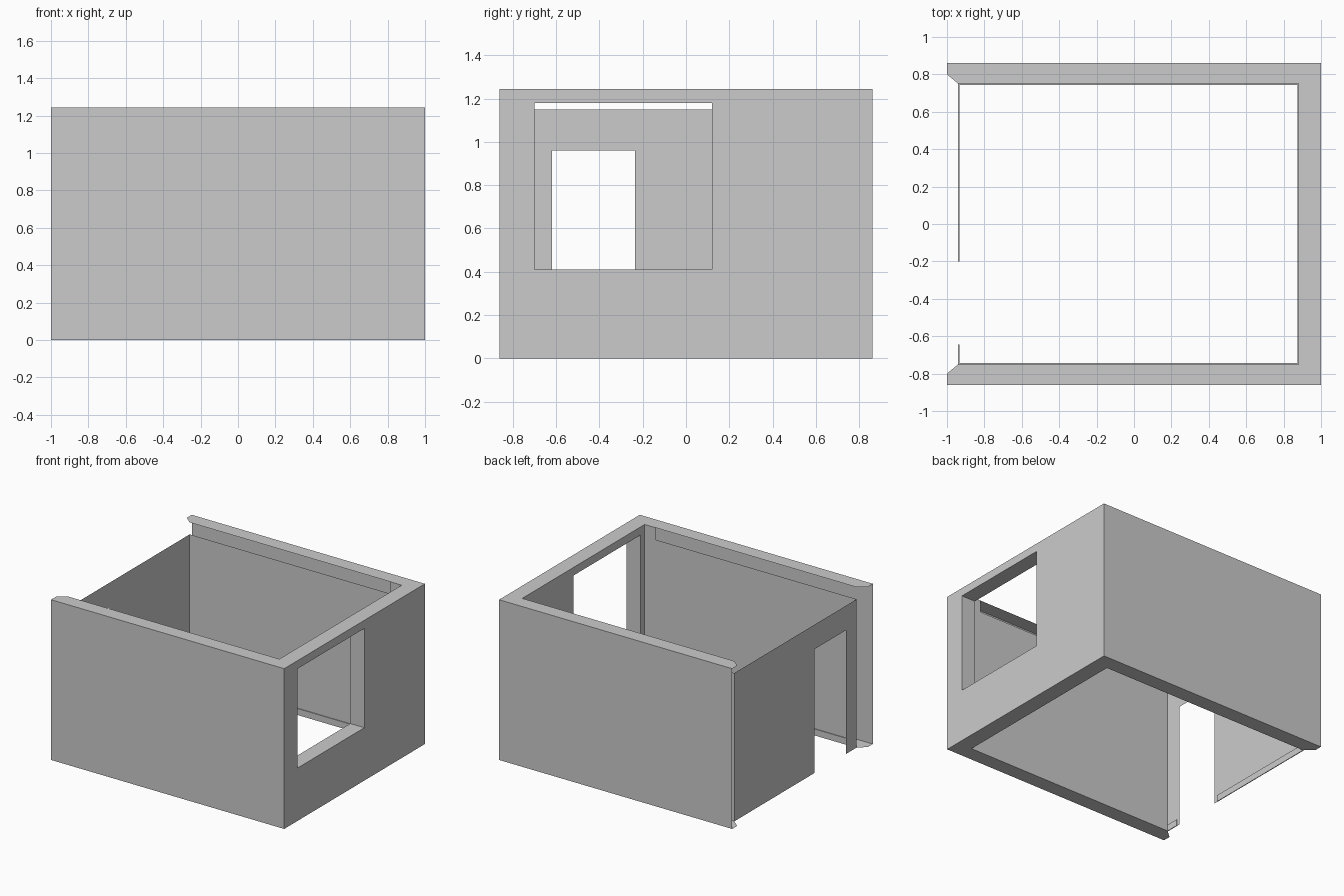
import bpy
import bmesh

if "Cube" in bpy.data.objects:
    bpy.data.objects.remove(bpy.data.objects["Cube"], do_unlink=True)

GREY = (0.6, 0.6, 0.6, 1.0)
mat = bpy.data.materials.new("light grey")
mat.use_nodes = True
mat.diffuse_color = GREY
mat.node_tree.nodes["Principled BSDF"].inputs["Base Color"].default_value = GREY

# Main dimensions
X_OUT, Y_OUT, TOP = 1.0, 0.862, 1.243      # outer shell
X_IN, Y_IN, X_THIN = 0.88, 0.75, -0.94     # inner lining and thin partition
LINING_TOP, X_RETURN = 1.15, 0.785         # lower lining, full-height corner return
WINDOW = (-0.70, 0.12, 0.41, 1.18)
DOOR = (-0.62, -0.235, 0.0, 0.96)
SKIRT_H, SKIRT_T = 0.05, 0.006


def finish(name, bm):
    mesh = bpy.data.meshes.new(name)
    bmesh.ops.remove_doubles(bm, verts=bm.verts, dist=0.0001)
    bm.to_mesh(mesh)
    bm.free()
    mesh.materials.append(mat)
    obj = bpy.data.objects.new(name, mesh)
    bpy.context.collection.objects.link(obj)
    return obj


def add_face(bm, points, normal):
    """Add a flat face turned towards the given direction."""
    face = bm.faces.new([bm.verts.new(p) for p in points])
    face.normal_update()
    if sum(a * b for a, b in zip(face.normal, normal)) < 0:
        face.normal_flip()


def add_sheet(bm, axis, pos, side, rect, hole=None):
    """Sheet across an axis, with an optional rectangular hole."""
    u0, u1, v0, v1 = rect
    us, vs = [u0, u1], [v0, v1]
    if hole:
        us = sorted({u0, hole[0], hole[1], u1})
        vs = sorted({v0, hole[2], hole[3], v1})
    normal = [0, 0, 0]
    normal[axis] = side
    for a, b in zip(us, us[1:]):
        for c, d in zip(vs, vs[1:]):
            if hole and hole[0] <= a < hole[1] and hole[2] <= c < hole[3]:
                continue
            pts = []
            for p in ((a, c), (b, c), (b, d), (a, d)):
                q = list(p)
                q.insert(axis, pos)
                pts.append(q)
            add_face(bm, pts, normal)


def add_box(bm, x0, x1, y0, y1, z0, z1):
    for s, x in ((-1, x0), (1, x1)):
        add_sheet(bm, 0, x, s, (y0, y1, z0, z1))
    for s, y in ((-1, y0), (1, y1)):
        add_sheet(bm, 1, y, s, (x0, x1, z0, z1))
    for s, z in ((-1, z0), (1, z1)):
        add_sheet(bm, 2, z, s, (x0, x1, y0, y1))


# Outer shell: front, back and window wall
bm = bmesh.new()
for s in (-1, 1):
    add_sheet(bm, 1, s * Y_OUT, s, (-X_OUT, X_OUT, 0, TOP))
add_sheet(bm, 0, X_OUT, 1, (-Y_OUT, Y_OUT, 0, TOP), WINDOW)
finish("outer_walls", bm)

# Top and bottom rims closing the hollow walls, with chamfered free ends
half = [(-X_OUT, Y_OUT), (-X_OUT, 0.80), (X_THIN, Y_IN), (X_IN, Y_IN)]
outline = half + [(x, -y) for x, y in reversed(half)]
outline += [(X_OUT, -Y_OUT), (X_OUT, Y_OUT)]
for name, z, s in (("bottom_rim", 0, -1), ("top_rim", TOP, 1)):
    bm = bmesh.new()
    add_face(bm, [(x, y, z) for x, y in outline], (0, 0, s))
    finish(name, bm)

# Inner lining: low along the sides, full height around the window wall
bm = bmesh.new()
for s in (-1, 1):
    add_sheet(bm, 1, s * Y_IN, -s, (X_THIN, X_RETURN, 0, LINING_TOP))
    add_sheet(bm, 1, s * Y_IN, -s, (X_RETURN, X_IN, 0, LINING_TOP))
    add_sheet(bm, 1, s * Y_IN, -s, (X_RETURN, X_IN, LINING_TOP, TOP))
add_sheet(bm, 0, X_IN, -1, (-Y_IN, Y_IN, 0, TOP), WINDOW)
finish("inner_lining", bm)

# Thin partition with the doorway
bm = bmesh.new()
add_sheet(bm, 0, X_THIN, -1, (-Y_IN, Y_IN, 0, LINING_TOP), DOOR)
finish("door_partition", bm)

# Window reveal
bm = bmesh.new()
y0, y1, z0, z1 = WINDOW
for y, s in ((y0, 1), (y1, -1)):
    add_sheet(bm, 1, y, s, (X_IN, X_OUT, z0, z1))
for z, s in ((z0, 1), (z1, -1)):
    add_sheet(bm, 2, z, s, (X_IN, X_OUT, y0, y1))
finish("window_reveal", bm)

# Skirting boards, stopping short of the doorway
runs = {
    "skirting_front": (X_THIN, X_IN, -Y_IN, -Y_IN + SKIRT_T),
    "skirting_back": (X_THIN, X_IN, Y_IN - SKIRT_T, Y_IN),
    "skirting_window_wall": (X_IN - SKIRT_T, X_IN, -Y_IN, Y_IN),
    "skirting_door_long": (X_THIN, X_THIN + SKIRT_T, -0.20, Y_IN),
    "skirting_door_short": (X_THIN, X_THIN + SKIRT_T, -Y_IN, -0.645),
}
for name, (xa, xb, ya, yb) in runs.items():
    bm = bmesh.new()
    add_box(bm, xa, xb, ya, yb, 0, SKIRT_H)
    finish(name, bm)
